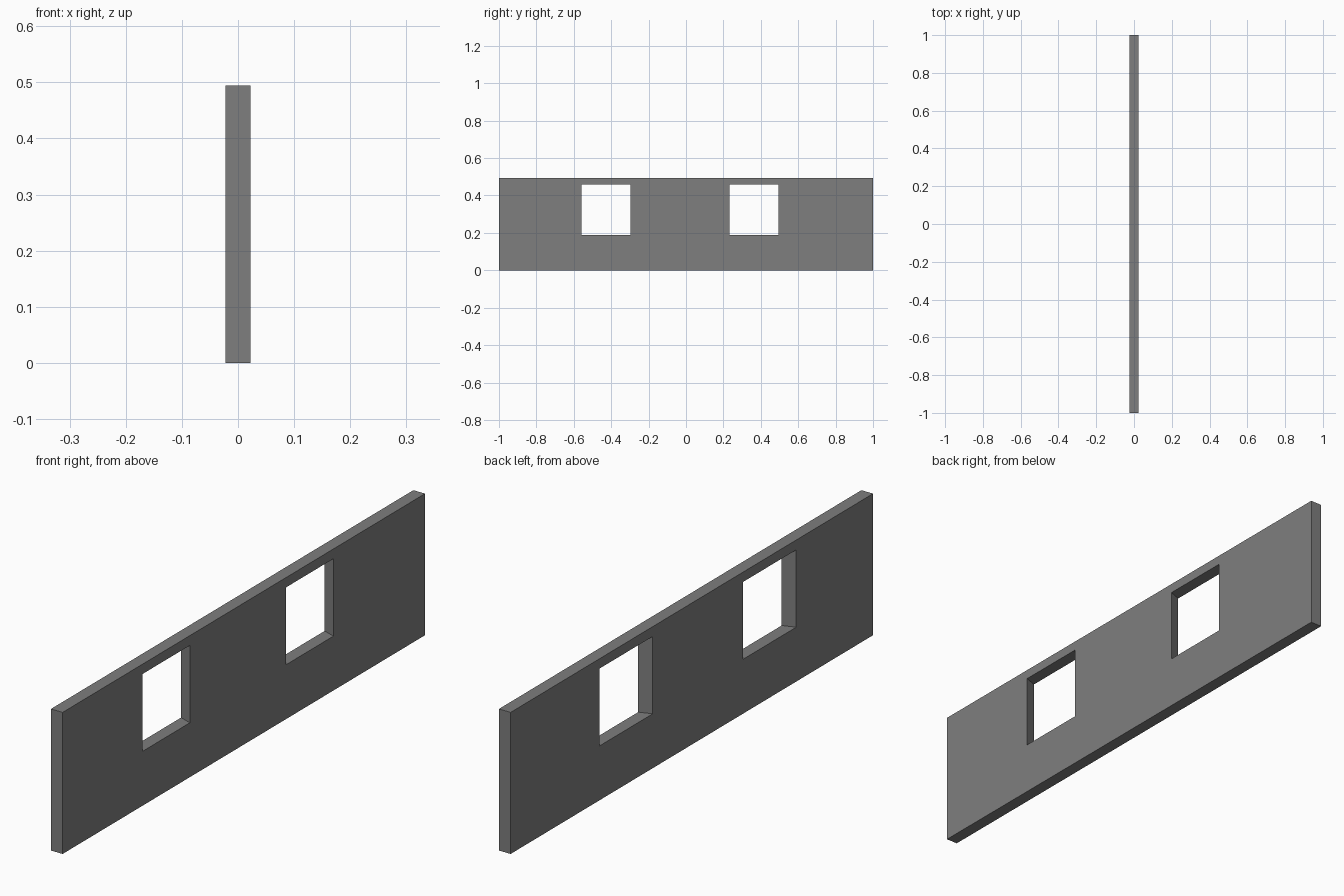
import bpy

if "Cube" in bpy.data.objects:
    bpy.data.objects.remove(bpy.data.objects["Cube"])

THICKNESS, LENGTH, HEIGHT = 0.045, 2.0, 0.4945
SILL, HEAD = 0.19, 0.46
SPLAY = 0.016  # extra width per side on the -x face of each opening


def box(name, x, y, z, splay=0.0):
    """Box spanning (min, max) ranges, widened in y by splay on its -x face."""
    bpy.ops.mesh.primitive_cube_add(size=1)
    ob = bpy.context.object
    ob.name = name
    for v in ob.data.vertices:
        a, b, c = (int(k > 0) for k in v.co)
        grow = 0 if a else (splay if b else -splay)
        v.co = (x[a], y[b] + grow, z[c])
    return ob


# Wall panel
half = THICKNESS / 2
wall = box("wall", (-half, half), (-LENGTH / 2, LENGTH / 2), (0, HEIGHT))
grey = bpy.data.materials.new("dark_grey")
grey.diffuse_color = (0.21, 0.21, 0.21, 1)
grey.use_nodes = True
grey.node_tree.nodes["Principled BSDF"].inputs["Base Color"].default_value = grey.diffuse_color
wall.data.materials.append(grey)

# Two window openings, splayed wider towards -x
for i, span in enumerate([(-0.56, -0.298), (0.232, 0.494)], 1):
    # cutter is three wall thicknesses deep, so the splay is scaled to match
    outer = [span[0] + SPLAY, span[1] - SPLAY]
    cutter = box(f"window_cutter_{i}", (-3 * half, 3 * half), outer,
                 (SILL, HEAD), 3 * SPLAY)
    cutter.data.materials.append(grey)
    cutter.hide_render = True
    cutter.display_type = 'WIRE'
    cut = wall.modifiers.new(f"window_{i}", 'BOOLEAN')
    cut.operation = 'DIFFERENCE'
    cut.solver = 'EXACT'
    cut.object = cutter
